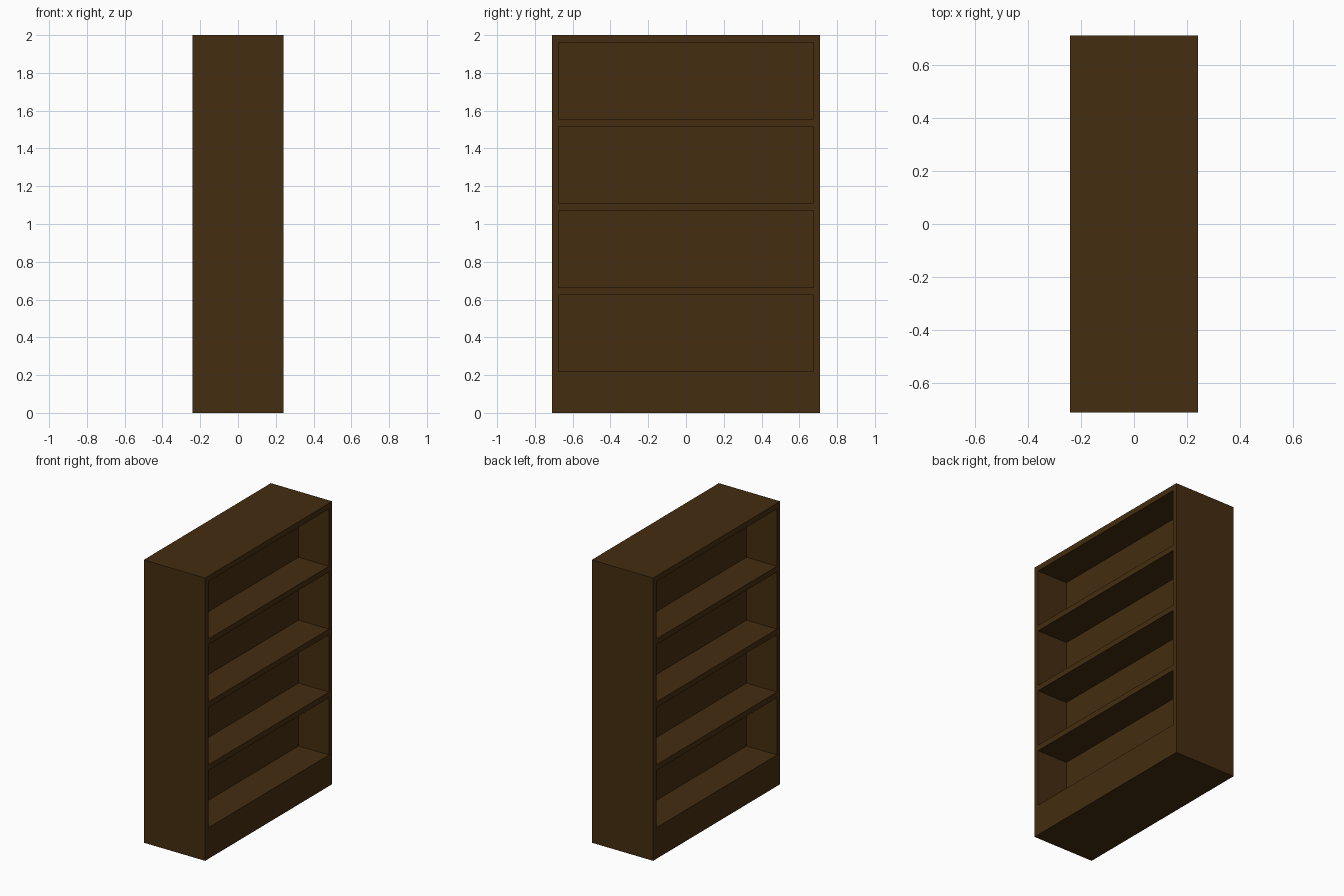
import bpy
import bmesh
import math

cube = bpy.data.objects.get("Cube")
if cube:
    bpy.data.objects.remove(cube, do_unlink=True)

# Overall sizes
HALF_DEPTH = 0.24
HALF_WIDTH = 0.71
SIDE = 0.036
HEIGHT = 2.0
BASE = 0.22
BOARD = 0.04
SHELVES = 4
PITCH = (HEIGHT - BASE) / SHELVES
PANEL = 0.004

# Dark wood
wood = bpy.data.materials.new("dark brown wood")
wood.use_nodes = True
colour = (0.058, 0.026, 0.005, 1.0)
wood.diffuse_color = colour
wood.node_tree.nodes["Principled BSDF"].inputs["Base Color"].default_value = colour


def finish(bm, name):
    """Turn a bmesh into a named wooden object."""
    bmesh.ops.recalc_face_normals(bm, faces=bm.faces[:])
    mesh = bpy.data.meshes.new(name)
    bm.to_mesh(mesh)
    bm.free()
    mesh.materials.append(wood)
    obj = bpy.data.objects.new(name, mesh)
    bpy.context.collection.objects.link(obj)
    return obj


# Carcass: a ladder-shaped frame, open on both broad sides
inner = HALF_WIDTH - SIDE
ys = [-HALF_WIDTH, -inner, inner, HALF_WIDTH]
zs = [0.0]
for i in range(SHELVES):
    floor = BASE + i * PITCH
    zs += [floor, floor + PITCH - BOARD]
zs.append(HEIGHT)

bm = bmesh.new()
grid = [[bm.verts.new((-HALF_DEPTH, y, z)) for y in ys] for z in zs]
for row in range(len(zs) - 1):
    for col in range(len(ys) - 1):
        is_opening = col == 1 and row % 2 == 1
        if not is_opening:
            bm.faces.new((grid[row][col], grid[row][col + 1],
                          grid[row + 1][col + 1], grid[row + 1][col]))
front = bm.faces[:]
back = bmesh.ops.extrude_face_region(bm, geom=front, use_keep_orig=True)
bmesh.ops.translate(bm, vec=(2 * HALF_DEPTH, 0, 0),
                    verts=[g for g in back["geom"] if isinstance(g, bmesh.types.BMVert)])
bmesh.ops.recalc_face_normals(bm, faces=bm.faces[:])
bmesh.ops.dissolve_limit(bm, angle_limit=math.radians(1),
                         verts=bm.verts[:], edges=bm.edges[:])
finish(bm, "bookcase_carcass")

# Thin middle panels, shared by the shelves on both sides
for i in range(SHELVES):
    bm = bmesh.new()
    bmesh.ops.create_cube(bm, size=1)
    bmesh.ops.scale(bm, vec=(PANEL, 2 * inner, PITCH - BOARD), verts=bm.verts[:])
    bmesh.ops.translate(bm, vec=(0, 0, BASE + i * PITCH + (PITCH - BOARD) / 2),
                        verts=bm.verts[:])
    finish(bm, f"middle_panel_{i + 1}")
